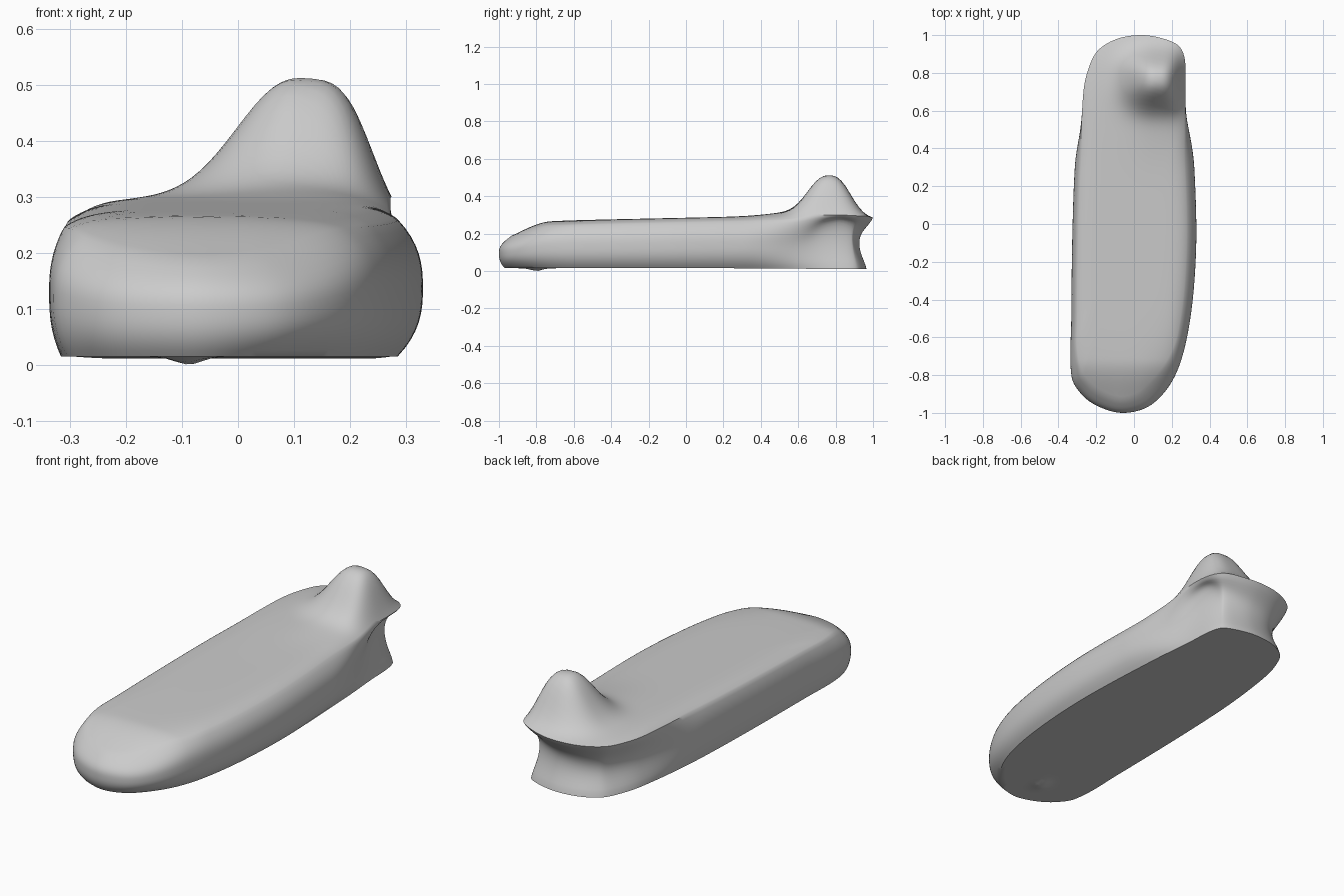
import bpy
import bmesh
import math
from mathutils import Vector

cube = bpy.data.objects.get("Cube")
if cube:
    bpy.data.objects.remove(cube, do_unlink=True)

# Widest plan outline of the slab, clockwise from the back
OUTLINE = [(.04, 1), (.16, .98), (.24, .94), (.27, .87), (.285, .7), (.31, .45),
           (.33, 0), (.32, -.3), (.29, -.55), (.24, -.75), (.17, -.88),
           (.07, -.97), (-.06, -1), (-.18, -.97), (-.27, -.91), (-.33, -.81),
           (-.332, -.5), (-.325, 0), (-.31, .35), (-.275, .7), (-.24, .83),
           (-.19, .92), (-.09, .98)]
SPACING = .022
BOTTOM = .015


def smooth(low, high, value):
    t = min(max((value - low) / (high - low), 0), 1)
    return t * t * (3 - 2 * t)


def closed_spline(points):
    """Evenly sampled smooth loop through the points."""
    pts = [Vector(p) for p in points]
    loop = []
    for i, b in enumerate(pts):
        a, c, d = pts[i - 1], pts[(i + 1) % len(pts)], pts[(i + 2) % len(pts)]
        span = (c - b).length
        m0 = (c - a) * span / ((b - a).length + span)
        m1 = (d - b) * span / ((d - c).length + span)
        steps = math.ceil(span / SPACING)
        for k in range(steps):
            t = k / steps
            loop.append(b * (2 * t**3 - 3 * t**2 + 1) + m0 * (t**3 - 2 * t**2 + t)
                        + c * (3 * t**2 - 2 * t**3) + m1 * (t**3 - t**2))
    return loop


def knob(x, y):
    """Leaning rounded knob, steeper on its outer side."""
    dx, dy = x - .11, y - .775
    fall_x = (dx / .135)**4 if dx > 0 else abs(dx / .148)**2.2
    fall_y = abs(dy / (.15 if dy < 0 else .13))**2.5
    return .205 * math.exp(-fall_x - fall_y)


def top_height(x, y, s):
    deck = .285 + .022 * y - .06 * smooth(-.72, -1, y)
    deck -= .025 * s**8
    ramp = .02 * math.exp(-((x - .1) / .15)**2 - ((y - .6) / .2)**2)
    return deck + ramp * (1 - s**8) + knob(x, y)


def bottom_height(x, y):
    foot = math.exp(-((x + .09) / .035)**2 - ((y + .8) / .04)**2)
    return BOTTOM - .015 * foot - .004 * smooth(.2, .9, y)


def wall_inset(p, t):
    """Rounded wall at the front, waisted wall with a flared rim at the back."""
    back = smooth(.3, .92, p.y)
    front = smooth(-.6, -.95, p.y)
    left = smooth(-.1, .2, p.x)
    top = .025 + .02 * left + .04 * front
    low = .02 + .025 * left + .01 * front
    u = 2 * t - 1
    rounded = (top if u > 0 else low) * abs(u)**2.6
    waist = .055 * math.sin(math.pi * t)**1.3 + .035 * (1 - t)
    return rounded * (1 - back) + waist * back


# Slab walls, deck and underside as one continuous skin
outline = closed_spline(OUTLINE)
count = len(outline)
normals = []
for i in range(count):
    along = (outline[(i + 1) % count] - outline[i - 1]).normalized()
    normals.append(Vector((along.y, -along.x)))


def wall_ring(t):
    ring = []
    for p, n in zip(outline, normals):
        # The outline runs clockwise, so its normal points inwards
        q = p + n * wall_inset(p, t)
        low = bottom_height(q.x, q.y)
        high = top_height(q.x, q.y, 1)
        ring.append(Vector((q.x, q.y, low + (high - low) * t)))
    return ring


WALL_STEPS, DECK_STEPS, BASE_STEPS = 16, 44, 28
rings = [wall_ring(k / WALL_STEPS) for k in range(WALL_STEPS + 1)]
rim, base = rings[-1], rings[0]
for k in range(1, DECK_STEPS):
    s = 1 - k / DECK_STEPS
    rings.append([Vector((v.x * s, v.y * s, top_height(v.x * s, v.y * s, s)))
                  for v in rim])
for k in range(1, BASE_STEPS):
    s = 1 - k / BASE_STEPS
    rings.insert(0, [Vector((v.x * s, v.y * s, bottom_height(v.x * s, v.y * s)))
                     for v in base])

bm = bmesh.new()
loops = [[bm.verts.new(v) for v in ring] for ring in rings]
for lower, upper in zip(loops, loops[1:]):
    for i in range(count):
        j = (i + 1) % count
        bm.faces.new((lower[i], lower[j], upper[j], upper[i]))
for ring, z in ((loops[0], bottom_height(0, 0)), (loops[-1], top_height(0, 0, 0))):
    centre = bm.verts.new((0, 0, z))
    for i in range(count):
        bm.faces.new((ring[i], ring[(i + 1) % count], centre))
bmesh.ops.recalc_face_normals(bm, faces=bm.faces)

mesh = bpy.data.meshes.new("slab_with_knob")
bm.to_mesh(mesh)
bm.free()
body = bpy.data.objects.new("slab_with_knob", mesh)
bpy.context.collection.objects.link(body)

# Plain grey finish
grey = bpy.data.materials.new("plain_grey")
grey.use_nodes = True
colour = (.6, .6, .6, 1)
grey.diffuse_color = colour
grey.node_tree.nodes["Principled BSDF"].inputs["Base Color"].default_value = colour
mesh.materials.append(grey)

bpy.ops.object.select_all(action="DESELECT")
body.select_set(True)
bpy.context.view_layer.objects.active = body
bpy.ops.object.shade_smooth_by_angle(angle=math.radians(40))
